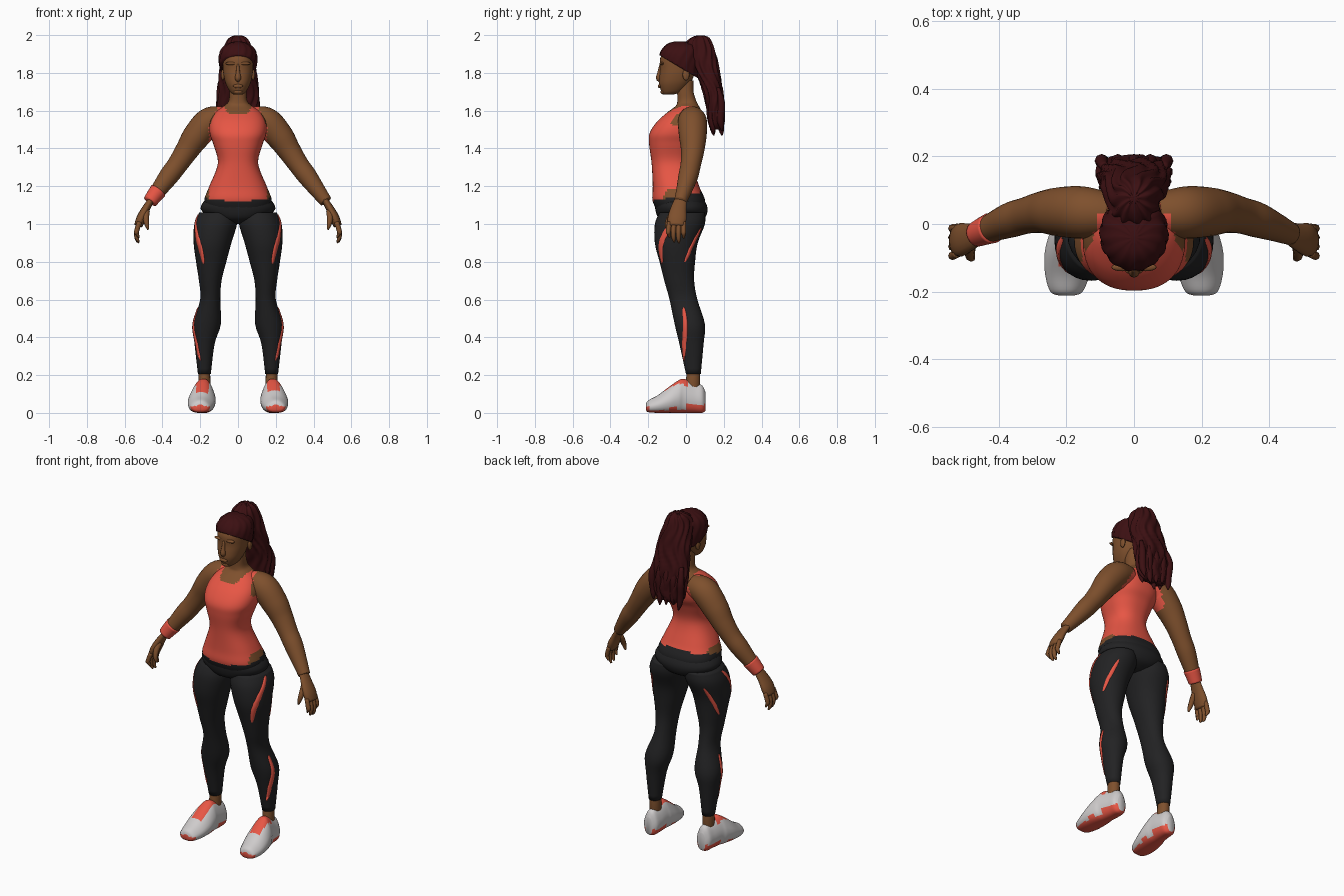
import bpy, bmesh
from math import sin, cos, pi, radians
from mathutils import Vector

if "Cube" in bpy.data.objects:
    bpy.data.objects.remove(bpy.data.objects["Cube"])


def material(name, *rgb):
    m = bpy.data.materials.new(name)
    m.use_nodes = True
    m.diffuse_color = (*rgb, 1)
    m.node_tree.nodes["Principled BSDF"].inputs["Base Color"].default_value = (*rgb, 1)
    return m


SKIN = material("brown skin", .21, .08, .026)
HAIR = material("dark maroon hair", .045, .005, .006)
CORAL = material("coral fabric", .82, .095, .06)
BLACK = material("black fabric", .016, .016, .017)
WHITE = material("shoe white", .62, .6, .6)


def resample(rows, steps):
    """Catmull-Rom interpolation of rows of numbers."""
    out = []
    for i in range(len(rows) - 1):
        a, b, c, d = (rows[min(max(i + k, 0), len(rows) - 1)] for k in (-1, 0, 1, 2))
        for s in range(steps):
            t = s / steps
            out.append([q + t * (r - p) / 2 + t * t * (p - 2.5 * q + 2 * r - d_ / 2)
                        + t ** 3 * (1.5 * (q - r) + (d_ - p) / 2)
                        for p, q, r, d_ in zip(a, b, c, d)])
    return out + [list(rows[-1])]


def power(v, p):
    return abs(v) ** (2 / p) * (1 if v > 0 else -1)


def skin_rings(name, rings, mats, rule=None, side=1, caps=True):
    """Join rings of points into a smooth mesh; rule picks the material of a face centre."""
    bm = bmesh.new()
    loops = [[bm.verts.new((p[0] * side, p[1], p[2])) for p in r] for r in rings]
    n = len(loops[0])
    for lo, hi in zip(loops, loops[1:]):
        for i in range(n if caps else n - 1):
            j = (i + 1) % n
            bm.faces.new((lo[i], lo[j], hi[j], hi[i]))
    if caps:
        bm.faces.new(loops[0])
        bm.faces.new(loops[-1])
    bmesh.ops.recalc_face_normals(bm, faces=bm.faces)
    for f in bm.faces:
        f.smooth = True
        if rule:
            f.material_index = rule(f.calc_center_median())
    me = bpy.data.meshes.new(name)
    bm.to_mesh(me)
    bm.free()
    for m in mats:
        me.materials.append(m)
    ob = bpy.data.objects.new(name, me)
    bpy.context.collection.objects.link(ob)
    return ob


def point(row, a, p=2, off=0):
    """Point on a level section: z, centre x, half width, front y, back y."""
    z, cx, rx, yf, yb = row
    return Vector((cx + (rx + off) * power(cos(a), p),
                   (yf + yb) / 2 + ((yb - yf) / 2 + off) * power(sin(a), p), z))


def loft(name, rows, mats, rule=None, side=1, p=2, n=32, steps=4, lobes=0, depth=0):
    rings = []
    for row in resample(rows, steps):
        ring = []
        for i in range(n):
            a = 2 * pi * i / n
            wave = depth * cos(lobes * a + 3 * sin(row[0] * 25)) if lobes else 0
            ring.append(point(row, a, p, wave))
        rings.append(ring)
    return skin_rings(name, rings, mats, rule, side)


def tube(name, rows, mats, rule=None, side=1, flat=1, n=12, steps=3):
    """Round limb along a path of x, y, z, radius."""
    rows = resample(rows, steps)
    rings = []
    for i, r in enumerate(rows):
        t = Vector(rows[min(i + 1, len(rows) - 1)][:3]) - Vector(rows[max(i - 1, 0)][:3])
        u = t.cross(Vector((0, 1, 0))).normalized()
        v = u.cross(t).normalized()
        rings.append([Vector(r[:3]) + r[3] * (u * flat * cos(2 * pi * k / n) + v * sin(2 * pi * k / n))
                      for k in range(n)])
    return skin_rings(name, rings, mats, rule, side)


def ball(name, loc, scale, mat):
    bpy.ops.mesh.primitive_uv_sphere_add(segments=16, ring_count=10, location=loc)
    ob = bpy.context.object
    ob.name, ob.scale = name, scale
    ob.data.materials.append(mat)
    bpy.ops.object.shade_smooth()


# Tank top cut: neckline, armholes and hem decide skin, coral or black
def top_rule(c):
    x = abs(c.x)
    if c.z < 1.125 + .17 * (c.y + .17):
        return 2
    if c.y < .03:
        neck, arm = 1.58 + (x / .075) ** 4 * .05, .105 + (1.62 - c.z) * .45
    else:
        neck, arm = 1.61, .06 + (1.6 - c.z) * .6
    return 1 if c.z < min(neck, 1.645) and x < min(arm, .155) else 0


TOP = [SKIN, CORAL, BLACK]
loft("torso", [(1.08, 0, .17, -.16, .1), (1.13, 0, .178, -.178, .1), (1.2, 0, .152, -.176, .07),
               (1.32, 0, .107, -.182, .035), (1.42, 0, .13, -.195, .06), (1.48, 0, .15, -.193, .09),
               (1.54, 0, .148, -.155, .1), (1.59, 0, .12, -.1, .085), (1.625, 0, .075, -.055, .068),
               (1.65, 0, .05, -.046, .055), (1.7, 0, .045, -.047, .04), (1.76, 0, .045, -.05, .04)],
     TOP, top_rule, p=2.4, n=56, steps=6)
loft("pelvis", [(1.0, 0, .03, -.07, .04), (1.025, 0, .13, -.14, .095), (1.08, 0, .198, -.163, .115),
                (1.14, 0, .165, -.165, .09)], [BLACK], p=2.2)

# Head
loft("head", [(1.685, 0, .022, -.118, -.07), (1.7, 0, .042, -.13, -.02), (1.74, 0, .064, -.142, .02),
              (1.78, 0, .075, -.141, .04), (1.82, 0, .08, -.137, .05), (1.88, 0, .08, -.136, .06),
              (1.93, 0, .06, -.1, .04), (1.95, 0, .02, -.06, 0)], [SKIN], p=2.2)
tube("nose", [(0, -.134, 1.845, .006), (0, -.141, 1.8, .011), (0, -.143, 1.772, .016),
              (0, -.136, 1.758, .01)], [SKIN])
ball("lips", (0, -.139, 1.73), (.026, .01, .011), SKIN)
ball("chin", (0, -.119, 1.7), (.025, .016, .014), SKIN)
for s in (1, -1):
    ball("ear", (s * .08, .0, 1.79), (.01, .018, .03), SKIN)
    ball("brow", (s * .035, -.128, 1.85), (.032, .012, .009), SKIN)

# Hair cap, trimmed along a sloping hairline
cap = loft("hair_cap", [(1.7, 0, .08, -.12, .06), (1.78, 0, .09, -.13, .07), (1.85, 0, .1, -.138, .08),
                        (1.9, 0, .098, -.138, .08), (1.935, 0, .082, -.118, .07),
                        (1.957, 0, .05, -.09, .04), (1.967, 0, .012, -.055, -.02)],
           [HAIR], n=48, lobes=14, depth=.003)
bm = bmesh.new()
bm.from_mesh(cap.data)
bmesh.ops.bisect_plane(bm, geom=bm.verts[:] + bm.edges[:] + bm.faces[:], plane_co=(0, 0, 1.81),
                       plane_no=(0, .6, 1), clear_inner=True)
bmesh.ops.holes_fill(bm, edges=[e for e in bm.edges if e.is_boundary])
bm.to_mesh(cap.data)
bm.free()

# Ponytail with clumped strands and loose tips
loft("ponytail", [(1.5, 0, .07, .135, .185), (1.54, 0, .098, .12, .2), (1.62, 0, .108, .11, .2),
                  (1.7, 0, .108, .092, .193), (1.79, 0, .098, .06, .178), (1.88, 0, .082, .02, .16),
                  (1.95, 0, .064, .0, .138), (1.985, 0, .042, .03, .12), (1.999, 0, .012, .065, .09)],
     [HAIR], p=2.5, n=72, lobes=11, depth=.006)
for i in range(9):
    x = (i - 4) * .023
    y = .165 + .022 * (-1) ** i
    tube("hair_lock", [(x * .95, y - .02, 1.72, .012), (x * 1.05, y, 1.64, .02), (x, y - .005, 1.56, .02),
                       (x * .95, y, 1.5 + .012 * (i % 3), .015),
                       (x * .9, y + .004, 1.468 + .012 * (i % 3), .003)], [HAIR], n=8)

LEG = [(1.06, .105, .1, -.14, .1), (1.0, .118, .113, -.165, .1), (.9, .135, .1, -.165, .062),
       (.8, .142, .08, -.14, .048), (.7, .147, .06, -.115, .043), (.6, .147, .053, -.087, .06),
       (.47, .165, .074, -.06, .1), (.365, .177, .053, -.035, .093), (.205, .178, .034, 0, .078)]
LEG_FINE = resample(LEG, 12)


def stripe(name, path, width, side):
    """Thin tapered plate following the leg: path of height, angle in degrees."""
    rows = resample(path, 6)
    strips = []
    for i, (z, deg) in enumerate(rows):
        row = min(LEG_FINE, key=lambda r: abs(r[0] - z))
        w = width * sin(pi * (i + .35) / (len(rows) - .3)) ** .5 / (row[2] * 2 + .03)
        strips.append([point(row, radians(deg) + k * w, off=.004 if abs(k) < 1 else -.001)
                       for k in (-1, -.8, 0, .8, 1)])
    skin_rings(name, strips, [CORAL], side=side, caps=False)


def shoe_rule(c):
    x = abs(c.x)
    sole = c.z < .014 or (c.y > .0 and c.z < .045) or (-.09 < c.y < -.05 and c.z < .03)
    tongue = c.z > .105 and -.12 < c.y < .01 and abs(x - .188) < .034
    toe = c.y < -.195 and c.z < .035
    return 1 if sole or tongue or toe else 0


def shoe(side):
    rows = [(-.212, .2, .022, .015, .045), (-.2, .2, .048, .004, .066), (-.15, .197, .066, 0, .093),
            (-.09, .192, .073, 0, .138), (-.04, .187, .067, 0, .172), (-.01, .183, .058, 0, .18),
            (.045, .178, .051, 0, .158), (.085, .177, .044, 0, .145), (.103, .177, .024, .01, .11)]
    rings = []
    for y, cx, rx, lo, hi in resample(rows, 5):
        ring = []
        for i in range(36):
            a = 2 * pi * i / 36
            up = power(sin(a), 2.6)
            ring.append((cx + rx * power(cos(a), 2.6) * (1 - .35 * max(up, 0)), y,
                         (lo + hi) / 2 + up * (hi - lo) / 2))
        rings.append(ring)
    skin_rings("shoe", rings, [WHITE, CORAL], shoe_rule, side)


ARM = [(.07, .03, 1.56, .062), (.15, .034, 1.54, .077), (.22, .036, 1.465, .073), (.27, .035, 1.39, .062),
       (.32, .025, 1.315, .054), (.365, .012, 1.255, .052), (.42, -.01, 1.18, .042),
       (.465, -.03, 1.12, .033)]
for s, word in ((1, "left"), (-1, "right")):
    # Legs with stripes, ankle and shoe
    loft(word + "_leg", LEG, [BLACK], side=s, p=2.1)
    stripe(word + "_front_thigh_stripe", [(1.05, -8), (.95, -32), (.88, -48), (.79, -60)], .04, s)
    stripe(word + "_back_thigh_stripe", [(.98, 62), (.9, 52), (.8, 25)], .028, s)
    stripe(word + "_calf_stripe", [(.56, -8), (.45, -20), (.36, -38), (.28, -60)], .032, s)
    loft(word + "_ankle", [(.23, .178, .029, .005, .073), (.17, .178, .032, 0, .075),
                           (.1, .178, .03, 0, .07)], [SKIN], side=s, n=16)
    shoe(s)
    # Arms and hands
    tube(word + "_arm", ARM, TOP, lambda c: top_rule(c) if c.z > 1.4 else 0, s, n=28, steps=7)
    tube(word + "_palm", [(.458, -.027, 1.13, .033), (.488, -.04, 1.08, .042), (.513, -.047, 1.03, .05),
                          (.528, -.05, .99, .043)], [SKIN], side=s, flat=.5, n=16)
    for i, drop in enumerate((.93, .905, .9, .925)):
        y = -.087 + .025 * i
        tube(word + "_finger", [(.522, y, 1.01, .013), (.537, y * 1.08, .96, .013),
                                (.535, y * 1.06, drop + .02, .011), (.525, y, drop, .005)],
             [SKIN], side=s, n=8)
    tube(word + "_thumb", [(.485, -.06, 1.07, .018), (.487, -.087, 1.03, .016), (.482, -.1, .995, .012),
                           (.475, -.1, .97, .005)], [SKIN], side=s, n=8)
tube("right_wristband", [(-.422, -.012, 1.177, .046), (-.445, -.021, 1.147, .042),
                         (-.466, -.03, 1.118, .038)], [CORAL], n=20)
